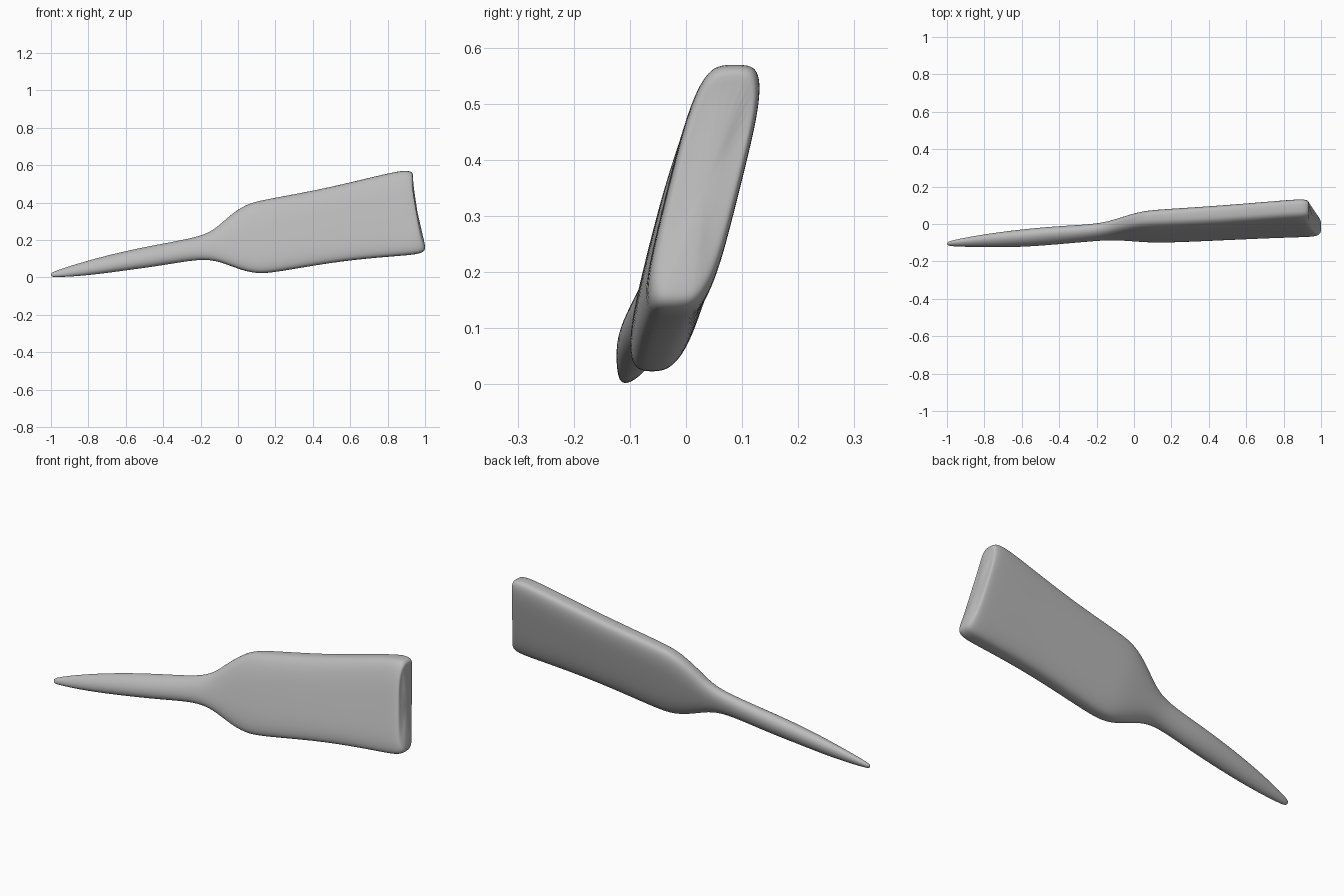
import bpy, bmesh, math

cube = bpy.data.objects.get("Cube")
if cube:
    bpy.data.objects.remove(cube)

SEGMENTS = 28
LEAN = 0.25      # sideways tilt of every section

# Lower edge x, z; upper edge x, z; middle y; half thickness; squareness; end dent
stations = [
    (-1.00, 0.004, -1.00, 0.022, -0.106, 0.008, 2, 0),
    (-0.97, 0.000, -0.98, 0.035, -0.104, 0.016, 2, 0),
    (-0.80, 0.010, -0.82, 0.086, -0.090, 0.033, 2, 0),
    (-0.60, 0.037, -0.62, 0.138, -0.077, 0.046, 2, 0),
    (-0.40, 0.064, -0.42, 0.178, -0.060, 0.047, 2, 0),
    (-0.20, 0.100, -0.22, 0.214, -0.046, 0.042, 2.1, 0),
    (-0.10, 0.086, -0.13, 0.250, -0.034, 0.046, 2.3, 0),
    (0.00, 0.044, -0.05, 0.328, -0.024, 0.053, 2.7, 0),
    (0.10, 0.017, 0.04, 0.392, -0.015, 0.060, 3, 0),
    (0.20, 0.026, 0.13, 0.415, -0.011, 0.062, 3.2, 0),
    (0.50, 0.080, 0.43, 0.468, 0.005, 0.064, 3.4, 0),
    (0.75, 0.106, 0.68, 0.528, 0.021, 0.064, 3.6, 0),
    (0.92, 0.118, 0.84, 0.566, 0.030, 0.065, 3.8, 0),
    (0.985, 0.128, 0.91, 0.574, 0.033, 0.064, 3.8, 0.008),
    (1.004, 0.150, 0.940, 0.558, 0.034, 0.057, 3.8, 0.018),
    (1.000, 0.175, 0.930, 0.530, 0.034, 0.044, 3.4, 0.012),
]


def section(bm, xb, zb, xt, zt, yc, half, square, dent):
    """Ring of vertices shaped as a leaning rounded rectangle."""
    ring = []
    for i in range(SEGMENTS):
        a = 2 * math.pi * (i + 0.5) / SEGMENTS
        c, s = math.cos(a), math.sin(a)
        u = math.copysign(abs(c) ** (2 / square), c)
        v = math.copysign(abs(s) ** (2 / square), s)
        rise = v * (zt - zb) / 2
        x = (xb + xt) / 2 + v * (xt - xb) / 2 - dent * (1 - v ** 4)
        ring.append(bm.verts.new((x, yc + half * u + LEAN * rise, (zb + zt) / 2 + rise)))
    return ring


# Handle and blade as one continuous loft
bm = bmesh.new()
rings = [section(bm, *s) for s in stations]
for r0, r1 in zip(rings, rings[1:]):
    for i in range(SEGMENTS):
        j = (i + 1) % SEGMENTS
        bm.faces.new((r0[i], r0[j], r1[j], r1[i]))
bm.faces.new(rings[0])
bm.faces.new(rings[-1])
bmesh.ops.recalc_face_normals(bm, faces=bm.faces)
mesh = bpy.data.meshes.new("paddle")
bm.to_mesh(mesh)
bm.free()

paddle = bpy.data.objects.new("paddle", mesh)
bpy.context.collection.objects.link(paddle)
mesh.shade_smooth()

# Soft surface
sub = paddle.modifiers.new("soft_surface", 'SUBSURF')
sub.levels = sub.render_levels = 2

# Plain grey
grey = bpy.data.materials.new("plain_grey")
grey.use_nodes = True
colour = (0.5, 0.5, 0.5, 1)
grey.diffuse_color = colour
grey.node_tree.nodes["Principled BSDF"].inputs["Base Color"].default_value = colour
mesh.materials.append(grey)
